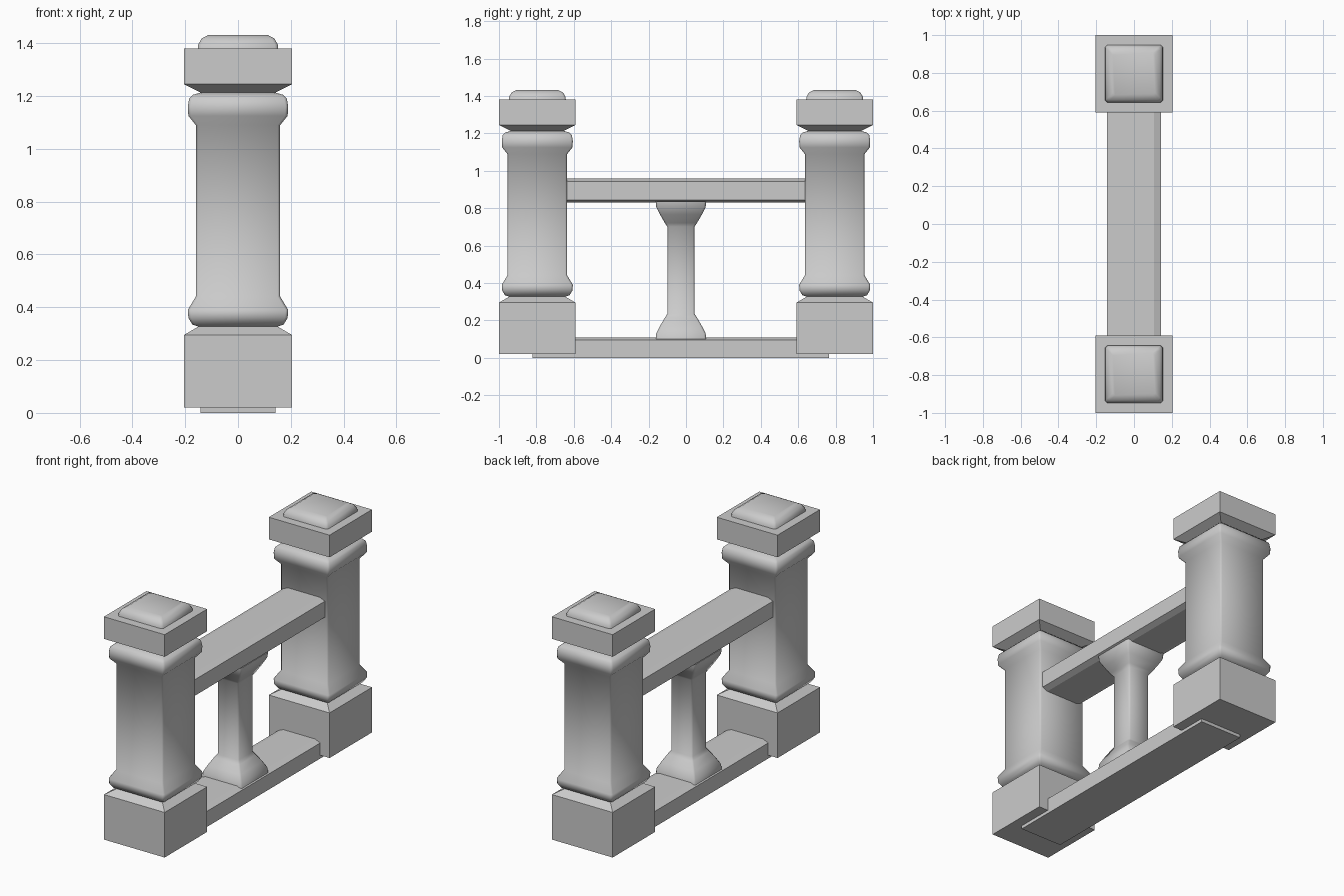
import bpy, bmesh, math

cube = bpy.data.objects.get("Cube")
if cube:
    bpy.data.objects.remove(cube, do_unlink=True)

stone = bpy.data.materials.new("grey_stone")
stone.use_nodes = True
GREY = (0.6, 0.6, 0.6, 1)
stone.diffuse_color = GREY
stone.node_tree.nodes["Principled BSDF"].inputs["Base Color"].default_value = GREY


def finish(name, bm, smooth=0):
    """Turn a bmesh into a named stone object, smooth below the given angle."""
    bmesh.ops.recalc_face_normals(bm, faces=bm.faces)
    mesh = bpy.data.meshes.new(name)
    bm.to_mesh(mesh)
    bm.free()
    mesh.materials.append(stone)
    ob = bpy.data.objects.new(name, mesh)
    bpy.context.collection.objects.link(ob)
    if smooth:
        bpy.ops.object.select_all(action='DESELECT')
        ob.select_set(True)
        bpy.context.view_layer.objects.active = ob
        bpy.ops.object.shade_smooth_by_angle(angle=math.radians(smooth))
    return ob


def square_stack(name, y, profile, chamfer=0, smooth=0):
    """Loft square sections (half width, height), optionally with cut corners."""
    bm = bmesh.new()
    rings = []
    for half, z in profile:
        ring = []
        for sx, sy in ((1, 1), (-1, 1), (-1, -1), (1, -1)):
            a, b = (sx * half, sy * (half - chamfer)), (sx * (half - chamfer), sy * half)
            pair = [a, b] if sx * sy > 0 else [b, a]
            for px, py in pair if chamfer else pair[:1]:
                ring.append(bm.verts.new((px, py + y, z)))
        rings.append(ring)
    for low, high in zip(rings, rings[1:]):
        n = len(low)
        for i in range(n):
            j = (i + 1) % n
            bm.faces.new((low[i], low[j], high[j], high[i]))
    bm.faces.new(rings[0])
    bm.faces.new(rings[-1])
    return finish(name, bm, smooth)


def beam(name, section, y0, y1):
    """Extrude an x-z section along y."""
    bm = bmesh.new()
    face = bm.faces.new([bm.verts.new((x, y0, z)) for x, z in section])
    ext = bmesh.ops.extrude_face_region(bm, geom=[face])
    moved = [v for v in ext["geom"] if isinstance(v, bmesh.types.BMVert)]
    bmesh.ops.translate(bm, verts=moved, vec=(0, y1 - y0, 0))
    return finish(name, bm)


# Two square posts: plinth, shaft with swelling collars, cap slab, domed top
SHAFT = [(0.145, 0.325), (0.173, 0.335), (0.188, 0.36), (0.19, 0.39),
         (0.16, 0.44), (0.16, 1.09), (0.188, 1.125), (0.19, 1.16),
         (0.185, 1.19), (0.17, 1.205), (0.135, 1.215)]
DOME = [(0.153, 1.375), (0.151, 1.395), (0.138, 1.418), (0.112, 1.432)]
for side, y in (("front", -0.795), ("back", 0.795)):
    square_stack(side + "_plinth", y, [(0.205, 0.02), (0.205, 0.295), (0.145, 0.33)])
    square_stack(side + "_shaft", y, SHAFT, 0.01, 50)
    square_stack(side + "_cap", y, [(0.135, 1.21), (0.205, 1.245), (0.205, 1.38)])
    square_stack(side + "_dome", y, DOME, 0.012, 50)

# Sill and handrail with shallow chamfers
W, C = 0.142, 0.035
beam("sill", [(-W, 0), (W, 0), (W, 0.095), (W - C, 0.11),
              (C - W, 0.11), (-W, 0.095)], -0.82, 0.765)
beam("handrail", [(C - W, 0.83), (W - C, 0.83), (W, 0.845), (W, 0.943),
                  (W - C, 0.958), (C - W, 0.958), (-W, 0.943), (-W, 0.845)],
     -0.82, 0.765)

# Central baluster flaring at both ends
FLARE = [(0.135, 0.1), (0.132, 0.13), (0.112, 0.17), (0.086, 0.215), (0.073, 0.235)]
MIDDLE = 0.468
square_stack("baluster", -0.027,
             FLARE + [(h, 2 * MIDDLE - z) for h, z in reversed(FLARE)], 0.01, 50)
